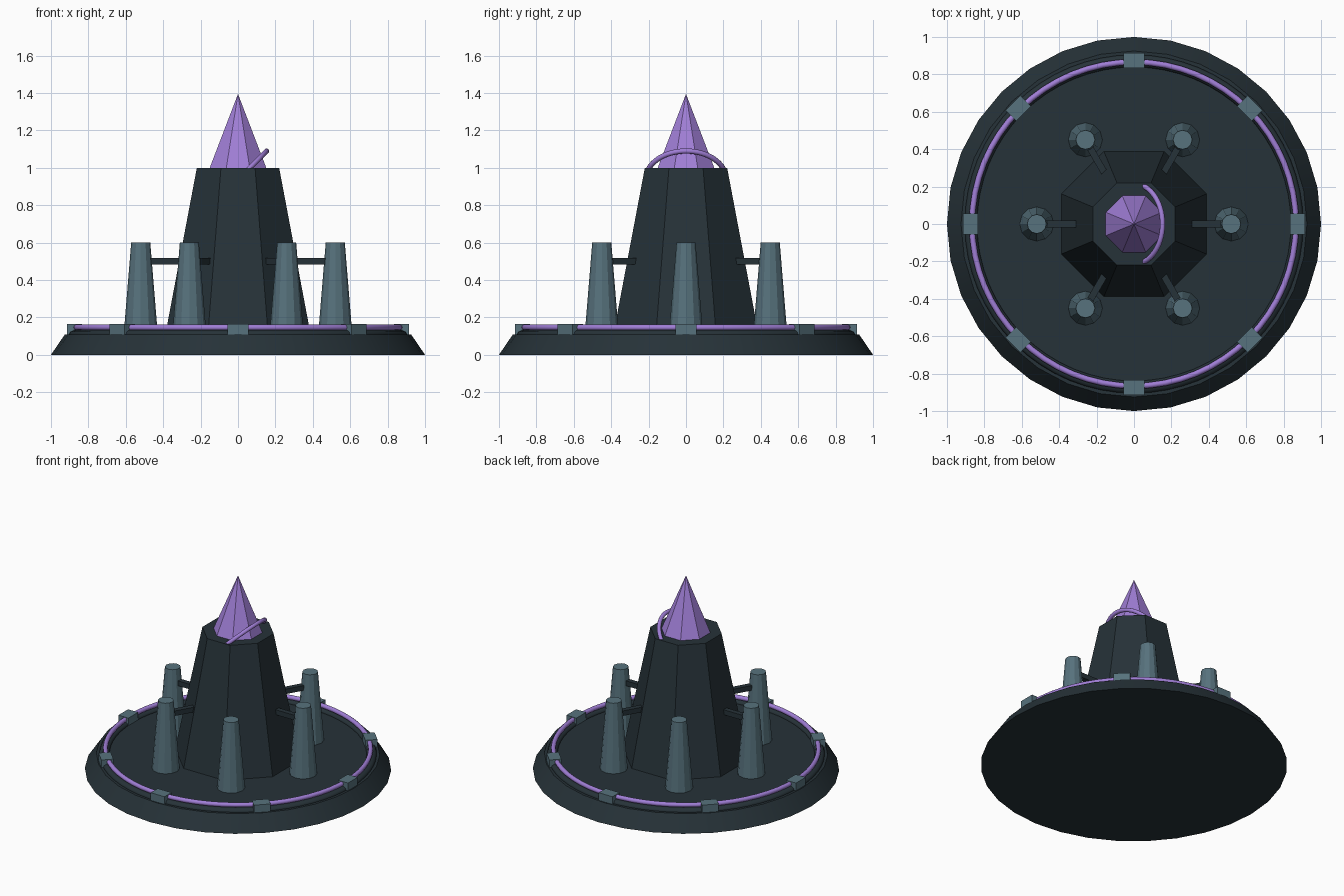
import bpy, math
from mathutils import Matrix

cube = bpy.data.objects.get("Cube")
if cube:
    bpy.data.objects.remove(cube, do_unlink=True)


def material(name, rgb):
    lin = [((c / 255 + 0.055) / 1.055) ** 2.4 for c in rgb] + [1.0]
    m = bpy.data.materials.new(name)
    m.use_nodes = True
    m.diffuse_color = lin
    m.node_tree.nodes["Principled BSDF"].inputs["Base Color"].default_value = lin
    return m


DARK = material("dark slate", (38, 50, 56))
STEEL = material("blue grey", (87, 114, 125))
PURPLE = material("violet", (160, 126, 214))


def finish(name, mat, smooth=False):
    obj = bpy.context.object
    obj.name = name
    obj.data.materials.append(mat)
    if smooth:
        bpy.ops.object.shade_smooth_by_angle(angle=math.radians(50))
    return obj


def frustum(name, mat, sides, r1, r2, z1, z2, x=0, y=0, turn=0, smooth=False):
    bpy.ops.mesh.primitive_cone_add(vertices=sides, radius1=r1, radius2=r2, depth=z2 - z1,
                                    location=(x, y, (z1 + z2) / 2), rotation=(0, 0, turn))
    return finish(name, mat, smooth)


def torus(name, mat, major, minor, z, tilt=0):
    bpy.ops.mesh.primitive_torus_add(major_radius=major, minor_radius=minor, major_segments=64,
                                     minor_segments=10, location=(0, 0, z), rotation=(0, tilt, 0))
    return finish(name, mat, True)


def radial_box(name, mat, angle, r1, r2, width, z1, z2):
    bpy.ops.mesh.primitive_cube_add(size=1)
    obj = finish(name, mat)
    size = Matrix.Diagonal((r2 - r1, width, z2 - z1, 1))
    obj.data.transform(Matrix.Rotation(angle, 4, "Z")
                       @ Matrix.Translation(((r1 + r2) / 2, 0, (z1 + z2) / 2)) @ size)
    return obj


# Base, with a low raised track under the glowing ring
FLOOR = 0.11
frustum("base", DARK, 32, 1.0, 0.925, 0, FLOOR, smooth=True)
track = torus("ring_track", DARK, 0.872, 0.033, FLOOR)
track.scale.z = 0.7
torus("glow_ring", PURPLE, 0.866, 0.016, 0.146)

# Clamps holding the ring
for i in range(8):
    radial_box(f"ring_clamp_{i + 1}", STEEL, i * math.pi / 4, 0.835, 0.915, 0.11, FLOOR, 0.165)

# Eight-sided tower, crystal and tilted halo (flats face the axes)
flat = math.pi / 8
corner = 1 / math.cos(flat)
frustum("tower", DARK, 8, 0.39 * corner, 0.22 * corner, FLOOR - 0.01, 1.0, turn=flat)
frustum("crystal", PURPLE, 8, 0.153 * corner, 0, 0.995, 1.395, turn=flat)
torus("crystal_halo", PURPLE, 0.216, 0.014, 0.937, tilt=-math.pi / 4)

# Pylons, each with a strut to the tower
for i in range(6):
    a = i * math.pi / 3
    frustum(f"pylon_{i + 1}", STEEL, 12, 0.092, 0.051, FLOOR - 0.01, 0.6,
            x=0.52 * math.cos(a), y=0.52 * math.sin(a), turn=a)
    radial_box(f"strut_{i + 1}", DARK, a, 0.3, 0.5, 0.036, 0.482, 0.518)
